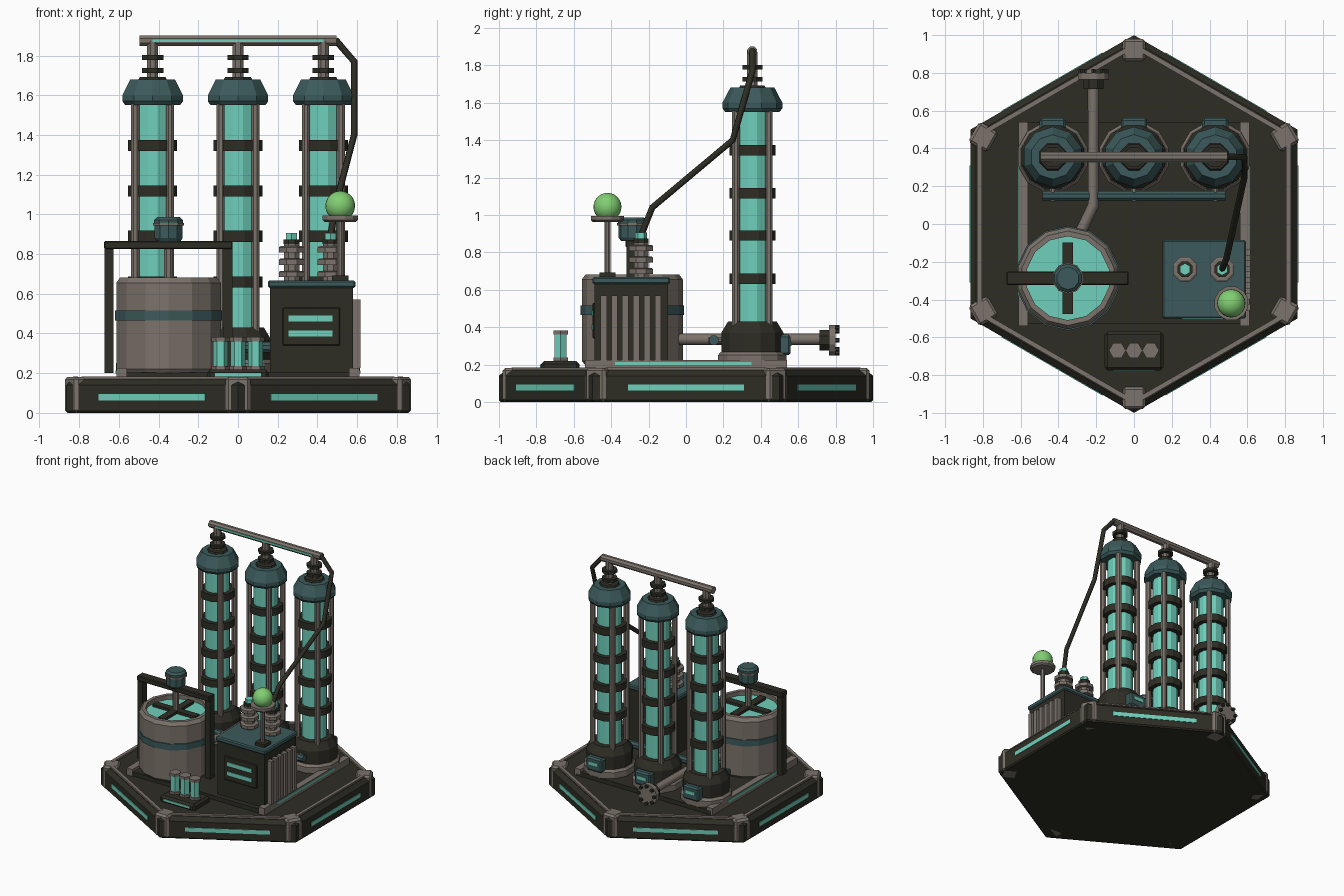
import bpy, bmesh
from math import pi, cos, sin, radians
from mathutils import Matrix, Vector

if "Cube" in bpy.data.objects:
    bpy.data.objects.remove(bpy.data.objects["Cube"])


def material(name, rgb):
    m = bpy.data.materials.new(name)
    m.use_nodes = True
    m.diffuse_color = (*rgb, 1)
    m.node_tree.nodes["Principled BSDF"].inputs["Base Color"].default_value = (*rgb, 1)
    return m


DARK = material("dark iron", (0.027, 0.026, 0.018))
GREY = material("warm grey metal", (0.20, 0.17, 0.145))
SLATE = material("slate teal", (0.045, 0.102, 0.105))
GLOW = material("glowing teal", (0.16, 0.63, 0.50))
GREEN = material("lamp green", (0.22, 0.62, 0.17))


def finish(name, bm, mat, matrix=None):
    bmesh.ops.recalc_face_normals(bm, faces=bm.faces)
    mesh = bpy.data.meshes.new(name)
    bm.to_mesh(mesh)
    bm.free()
    mesh.materials.append(mat)
    ob = bpy.data.objects.new(name, mesh)
    bpy.context.collection.objects.link(ob)
    if matrix:
        ob.matrix_world = matrix
    return ob


def box(name, mat, x, y, z, bevel=0.0, turn=0.0):
    """Box from (min, max) ranges, optionally turned about the z axis."""
    size = [b - a for a, b in (x, y, z)]
    mid = [(a + b) / 2 for a, b in (x, y, z)]
    bm = bmesh.new()
    bmesh.ops.create_cube(bm, size=1)
    bmesh.ops.scale(bm, vec=size, verts=bm.verts)
    if bevel:
        bmesh.ops.bevel(bm, geom=bm.edges[:], offset=bevel, segments=1, affect='EDGES')
    return finish(name, bm, mat, Matrix.Rotation(turn, 4, 'Z') @ Matrix.Translation(mid))


def lathe(name, mat, profile, sides=12, at=(0, 0, 0), axis=(0, 0, 1), phase=None):
    """Faceted turned part from (radius, height) points."""
    phase = pi / sides if phase is None else phase
    bm = bmesh.new()
    rings = []
    for r, h in profile:
        rings.append([bm.verts.new((r * cos(phase + 2 * pi * i / sides),
                                    r * sin(phase + 2 * pi * i / sides), h))
                      for i in range(sides)])
    for low, high in zip(rings, rings[1:]):
        for i in range(sides):
            j = (i + 1) % sides
            bm.faces.new((low[i], low[j], high[j], high[i]))
    bm.faces.new(rings[0])
    bm.faces.new(rings[-1])
    turn = Vector(axis).to_track_quat('Z', 'Y').to_matrix().to_4x4()
    return finish(name, bm, mat, Matrix.Translation(at) @ turn)


def rod(name, mat, r, start, end, sides=8):
    d = Vector(end) - Vector(start)
    return lathe(name, mat, [(r, 0), (r, d.length)], sides, start, d)


def tube(name, mat, r, points):
    cu = bpy.data.curves.new(name + "_path", 'CURVE')
    cu.dimensions = '3D'
    cu.bevel_depth, cu.bevel_resolution, cu.use_fill_caps = r, 2, True
    sp = cu.splines.new('POLY')
    sp.points.add(len(points) - 1)
    for p, co in zip(sp.points, points):
        p.co = (*co, 1)
    path = bpy.data.objects.new(name + "_path", cu)
    bpy.context.collection.objects.link(path)
    bpy.context.view_layer.update()
    mesh = bpy.data.meshes.new_from_object(path.evaluated_get(bpy.context.evaluated_depsgraph_get()))
    bpy.data.objects.remove(path)
    mesh.materials.clear()
    mesh.materials.append(mat)
    ob = bpy.data.objects.new(name, mesh)
    bpy.context.collection.objects.link(ob)


# Hexagonal base with corner feet, rim rails and light strips
lathe("base", DARK, [(0.99, 0), (1, 0.01), (1, 0.14), (0.965, 0.17)], 6, phase=pi / 2)
for k in range(6):
    a = k * pi / 3
    box("rim_rail", GREY, (0.805, 0.83), (-0.43, 0.43), (0.16, 0.183), turn=a)
    box("base_light", GLOW, (0.86, 0.87), (-0.31, 0.31), (0.062, 0.094), turn=a)
    box("corner_foot", GREY, (0.86, 0.98), (-0.062, 0.062), (0, 0.182), 0.015, a + pi / 6)

# Raised deck with side rails
box("deck", DARK, (-0.6, 0.6), (-0.53, 0.54), (0.16, 0.203))
for s in (-1, 1):
    box("deck_rail", GREY, sorted((s * 0.56, s * 0.612)), (-0.54, 0.54), (0.165, 0.225))
    box("deck_light", GLOW, sorted((s * 0.608, s * 0.617)), (-0.38, 0.35), (0.198, 0.214))

# Three glass columns
CY = 0.355
for cx in (-0.43, 0, 0.43):
    at = (cx, CY, 0)
    lathe("column_plate", GREY, [(0.19, 0.2), (0.19, 0.25), (0.175, 0.268)], 12, at)
    lathe("column_base", DARK, [(0.172, 0.265), (0.172, 0.37), (0.135, 0.43)], 12, at)
    lathe("column_glass", GLOW, [(0.093, 0.42), (0.093, 1.57)], 12, at)
    for k in range(4):
        x, y = cx + 0.124 * cos(pi / 4 + k * pi / 2), CY + 0.124 * sin(pi / 4 + k * pi / 2)
        rod("column_post", GREY, 0.022, (x, y, 0.4), (x, y, 1.57))
    for z in (0.66, 0.89, 1.117, 1.347):
        lathe("column_ring", DARK, [(0.128, z - 0.028), (0.128, z + 0.028)], 12, at)
    lathe("column_cap", SLATE, [(0.145, 1.55), (0.16, 1.57), (0.16, 1.6), (0.118, 1.68)], 10, at)
    lathe("cap_collar", DARK, [(0.08, 1.675), (0.07, 1.692)], 8, at)
    lathe("cap_stem", GREY, [(0.03, 1.68), (0.03, 1.87)], 8, at)
    for z in (1.725, 1.79):
        lathe("stem_disc", DARK, [(0.058, z - 0.012), (0.058, z + 0.012)], 8, at)
    # Rear control box and front feed stub
    box("rear_box", SLATE, (cx - 0.07, cx + 0.07), (0.49, 0.56), (0.25, 0.36), 0.012)
    box("rear_box_light", GLOW, (cx - 0.04, cx + 0.04), (0.555, 0.565), (0.3, 0.325))
    rod("feed_stub", GREY, 0.018, (cx, 0.22, 0.33), (cx, 0.12, 0.33))

# Top header, front feed pipe and hanging cable
rod("top_header", GREY, 0.028, (-0.495, CY, 1.875), (0.495, CY, 1.875))
box("header_light", GLOW, (-0.43, 0.43), (CY - 0.03, CY - 0.024), (1.868, 1.882))
rod("feed_pipe", SLATE, 0.028, (-0.485, 0.148, 0.33), (0.485, 0.148, 0.33))
tube("cable", DARK, 0.017, [(0.49, CY, 1.88), (0.585, CY, 1.77), (0.585, 0.25, 1.4),
                            (0.49, -0.18, 1.04), (0.466, -0.24, 0.89)])

# Drain pipe with bolted flange
tube("drain_pipe", GREY, 0.03, [(-0.215, 0.73, 0.335), (-0.215, 0.1, 0.335), (-0.3, -0.08, 0.335)])
BACK = (0, 1, 0)
lathe("pipe_collar", DARK, [(0.058, 0), (0.058, 0.05)], 8, (-0.215, 0.715, 0.33), BACK)
lathe("pipe_flange", GREY, [(0.085, 0), (0.085, 0.035)], 12, (-0.215, 0.765, 0.33), BACK)
for k in range(8):
    a = k * pi / 4
    lathe("flange_bolt", DARK, [(0.013, 0), (0.013, 0.055)], 6,
          (-0.215 + 0.068 * cos(a), 0.765, 0.33 + 0.068 * sin(a)), BACK)

# Mixing tank
TX, TY = -0.35, -0.287
TANK = (TX, TY, 0)
lathe("tank", GREY, [(0.255, 0.2), (0.27, 0.22), (0.27, 0.655), (0.25, 0.682),
                     (0.222, 0.682), (0.222, 0.64)], 14, TANK)
lathe("tank_band", SLATE, [(0.277, 0.465), (0.277, 0.515)], 14, TANK)
lathe("tank_liquid", GLOW, [(0.224, 0.635), (0.224, 0.648)], 14, TANK)
box("stirrer_blade_long", DARK, (TX - 0.19, TX + 0.19), (TY - 0.028, TY + 0.028), (0.65, 0.67))
box("stirrer_blade_cross", DARK, (TX - 0.028, TX + 0.028), (TY - 0.19, TY + 0.19), (0.65, 0.67))
lathe("stirrer_shaft", GREY, [(0.024, 0.65), (0.024, 0.84)], 8, TANK)

# Gantry and motor over the tank
for x in (-0.65, -0.05):
    box("gantry_leg", DARK, (x - 0.022, x + 0.022), (TY - 0.03, TY + 0.03), (0.2, 0.84))
box("gantry_beam", DARK, (-0.675, -0.028), (TY - 0.036, TY + 0.036), (0.825, 0.866), 0.006)
lathe("motor", SLATE, [(0.06, 0.86), (0.074, 0.88), (0.074, 0.945)], 10, TANK)
lathe("motor_ring", GREY, [(0.083, 0.943), (0.083, 0.957)], 10, TANK)
lathe("motor_cap", SLATE, [(0.076, 0.955), (0.076, 0.972), (0.06, 0.987)], 10, TANK)

# Power cabinet with front panel and cooling fins
box("cabinet", DARK, (0.16, 0.58), (-0.49, -0.095), (0.2, 0.635))
box("cabinet_lid", SLATE, (0.15, 0.592), (-0.5, -0.085), (0.63, 0.667), 0.008)
box("cabinet_panel", DARK, (0.225, 0.515), (-0.5, -0.485), (0.34, 0.53), 0.005)
for z in (0.4, 0.475):
    box("panel_light", GLOW, (0.255, 0.475), (-0.505, -0.497), (z - 0.015, z + 0.015))
for k in range(6):
    y = -0.44 + k * 0.058
    box("cooling_fin", GREY, (0.57, 0.618), (y - 0.017, y + 0.017), (0.225, 0.57))

# Insulators on the cabinet
for x in (0.27, 0.466):
    at = (x, -0.24, 0)
    lathe("insulator_core", GREY, [(0.042, 0.66), (0.042, 0.87)], 8, at)
    for z in (0.7, 0.762, 0.824):
        lathe("insulator_disc", GREY, [(0.07, z - 0.016), (0.07, z + 0.01), (0.06, z + 0.016)], 8, at)
    lathe("insulator_collar", DARK, [(0.044, 0.85), (0.044, 0.874)], 8, at)
    lathe("insulator_tip", GLOW, [(0.032, 0.87), (0.032, 0.905)], 6, at)

# Signal lamp
LX, LY = 0.515, -0.42
box("lamp_foot", DARK, (LX - 0.042, LX + 0.042), (LY - 0.042, LY + 0.042), (0.66, 0.692))
lathe("lamp_pole", GREY, [(0.017, 0.68), (0.017, 0.97)], 8, (LX, LY, 0))
lathe("lamp_dish", GREY, [(0.08, 0.962), (0.092, 0.972), (0.092, 0.994)], 12, (LX, LY, 0))
bm = bmesh.new()
bmesh.ops.create_uvsphere(bm, u_segments=20, v_segments=12, radius=0.075)
for f in bm.faces:
    f.smooth = True
finish("lamp_bulb", bm, GREEN, Matrix.Translation((LX, LY, 1.043)))

# Sample tray with three vials
box("tray", DARK, (-0.155, 0.155), (-0.775, -0.57), (0.16, 0.218), 0.015)
box("tray_light", GLOW, (-0.115, 0.115), (-0.78, -0.772), (0.183, 0.2))
for x in (-0.088, 0, 0.088):
    at = (x, -0.67, 0)
    for z in (0.215, 0.36):
        lathe("vial_cap", GREY, [(0.045, z), (0.045, z + 0.022)], 6, at, phase=0)
    lathe("vial_glass", GLOW, [(0.037, 0.23), (0.037, 0.365)], 6, at, phase=0)
